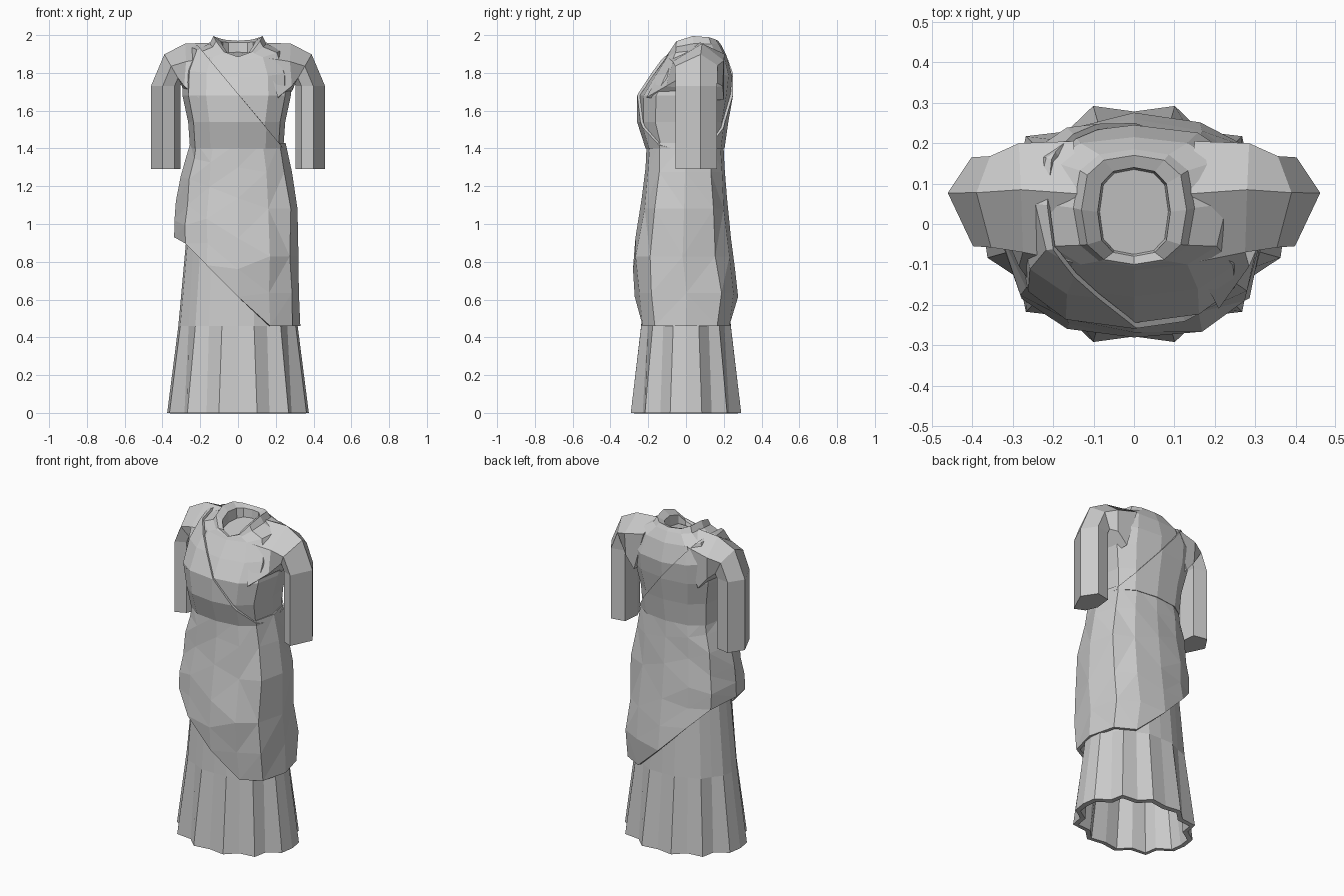
import bpy, bmesh, math
from mathutils import Vector

if "Cube" in bpy.data.objects:
    bpy.data.objects.remove(bpy.data.objects["Cube"])


def loft(name, rings, cap_start=False, cap_end=False, thick=0, cut=None, tri=False):
    bm = bmesh.new()
    vs = [[bm.verts.new(p) for p in r] for r in rings]
    n = len(vs[0])
    for a, b in zip(vs, vs[1:]):
        for k in range(n):
            j = (k + 1) % n
            bm.faces.new((a[k], a[j], b[j], b[k]))
    if cap_start:
        bm.faces.new(vs[0][::-1])
    if cap_end:
        bm.faces.new(vs[-1])
    if cut:
        bmesh.ops.bisect_plane(bm, geom=bm.verts[:] + bm.edges[:] + bm.faces[:],
                               plane_co=cut[0], plane_no=cut[1], clear_outer=True)
    bmesh.ops.recalc_face_normals(bm, faces=bm.faces[:])
    if tri:
        bmesh.ops.triangulate(bm, faces=bm.faces[:])
    me = bpy.data.meshes.new(name)
    bm.to_mesh(me)
    bm.free()
    ob = bpy.data.objects.new(name, me)
    bpy.context.collection.objects.link(ob)
    if thick:
        m = ob.modifiers.new("thickness", 'SOLIDIFY')
        m.thickness = thick
        m.offset = -1
    return ob


def spow(v, e):
    return math.copysign(abs(v) ** e, v)


def ring(rx, yf, yb, zf, zs=None, zb=None, n=12, ex=0.8, ey=0.65):
    """Boxy oval; front, side and back heights may differ."""
    zs = zf if zs is None else zs
    zb = zf if zb is None else zb
    out = []
    for k in range(n):
        a = 2 * math.pi * k / n
        c, s = math.cos(a), math.sin(a)
        z = zs + ((zf if s < 0 else zb) - zs) * s * s
        out.append(Vector((rx * spow(c, ex), (yf + yb) / 2 + (yb - yf) / 2 * spow(s, ey), z)))
    return out


# Bodice with raised collar and closed neck
body = [(.24, -.2, .19, 1.40), (.25, -.245, .21, 1.54), (.28, -.245, .235, 1.68),
        (.275, -.18, .245, 1.78, 1.80, 1.78), (.23, -.115, .215, 1.87, 1.92, 1.89),
        (.15, -.105, .185, 1.885, 1.955, 1.95)]
collar = [(.13, -.1, .17, 1.885, 1.995, 1.97), (.09, -.08, .14, 1.88, 1.965, 1.96),
          (.085, -.075, .135, 1.87, 1.90, 1.91)]
loft("bodice", [ring(*p) for p in body + collar], True, True)

# Diagonal wrap from one shoulder to the opposite waist, front and back
d = .014
wrap = [ring(p[0] + d, p[1] - d, p[2] + d, *[z + (.015 if i > 2 else 0) for z in p[3:]])
        for i, p in enumerate(body)]
loft("diagonal_wrap", wrap, thick=.014,
     cut=((0.0, 0, 1.69), Vector((.54, 0, .45)).normalized()))

# Sleeves: six-sided tubes bending into the shoulders
# centre x, centre z, half-width vector x and z, centre y, half depth
sleeve = [(.383, 1.29, .078, 0, .055, .11), (.383, 1.73, .078, 0, .055, .11),
          (.345, 1.82, .045, .078, .055, .113)]
shoulder = [[(.28, .085, 1.955), (.285, .2, 1.865), (.28, .195, 1.73),
             (.29, .05, 1.71), (.285, -.105, 1.73), (.275, -.07, 1.86)],
            [(.14, .075, 1.96), (.15, .205, 1.90), (.22, .2, 1.66),
             (.24, .05, 1.64), (.21, -.21, 1.67), (.15, -.095, 1.88)]]
for side, sx in (("right", 1), ("left", -1)):
    rs = []
    for cx, cz, ux, uz, cy, hy in sleeve:
        rs.append([(sx * (cx + ux * u), cy + hy * v, cz + uz * u)
                   for u, v in ((1, .2), (.25, 1), (-.85, .85), (-1, -.1), (-.6, -.75), (.2, -1))])
    rs += [[(sx * x, y, z) for x, y, z in r] for r in shoulder]
    loft(side + "_sleeve", rs, True, True)


# Overskirt with a slanting hem
def hem(x):
    return min(.93, max(.46, .595 - .98 * x))


profile = [(1.43, .252, -.208, .198), (1.28, .285, -.215, .205), (1.08, .315, -.242, .222),
           (.83, .32, -.284, .248), (.64, .322, -.275, .28), (.46, .33, -.25, .25)]


def at(z):
    for a, b in zip(profile, profile[1:]):
        if z >= b[0] - 1e-6:
            t = (a[0] - z) / (a[0] - b[0])
            return [p + (q - p) * t for p, q in zip(a, b)][1:]
    return list(profile[-1][1:])


skirt = []
for i, t in enumerate((0, .16, .36, .62, .82, 1)):
    r = []
    for k, p in enumerate(ring(.33, -.25, .25, 0, ex=.95, ey=.6)):
        z = 1.43 + (hem(p.x - .02) - 1.43) * t
        q = ring(*at(z), z, ex=.95, ey=.6)[k]
        if 0 < i < 5:
            # loose cloth folds
            f = 1 + (.018 if (i + k) % 2 else -.018) * (0 if k % 3 == 0 else 1)
            q.x *= f
            q.y *= f
        if k == 6:
            q.x -= .02 * min(1, 2 * t)
        r.append(q)
    skirt.append(r)
loft("overskirt", skirt, thick=.022, tri=True)

# Pleated underskirt, flaring to the hem
pleats = []
for z, rx, ry, amp in ((1.05, .262, .2, 0), (.46, .316, .245, .05), (0, .375, .302, .13)):
    r = ring(rx, -ry, ry, z, n=24, ex=.97, ey=.95)
    for k, p in enumerate(r):
        if k % 2 == 0 and k % 12:
            s = 1 - amp * (.6 if k % 6 == 0 else 1)
            p.x *= s
            p.y *= s
    pleats.append(r)
loft("pleated_underskirt", pleats, thick=.03)
